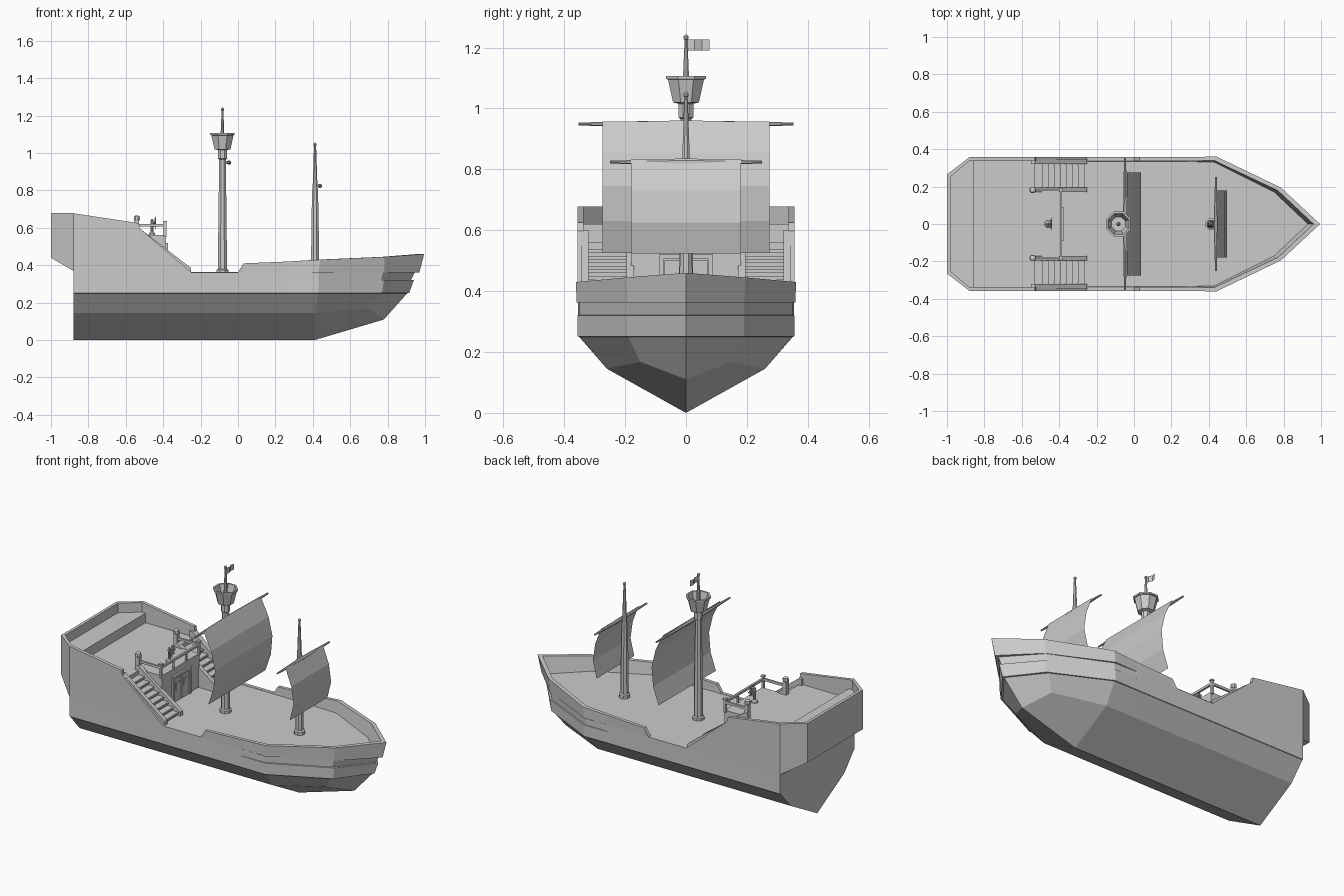
import bpy, bmesh, math
from mathutils import Vector

if "Cube" in bpy.data.objects:
    bpy.data.objects.remove(bpy.data.objects["Cube"])

grey = bpy.data.materials.new("plain_grey")
grey.diffuse_color = (0.6, 0.6, 0.6, 1)
grey.use_nodes = True
grey.node_tree.nodes["Principled BSDF"].inputs["Base Color"].default_value = grey.diffuse_color


def make(name, verts, faces, recalc=True):
    me = bpy.data.meshes.new(name)
    bm = bmesh.new()
    vs = [bm.verts.new(v) for v in verts]
    for f in faces:
        bm.faces.new([vs[i] for i in f])
    bmesh.ops.remove_doubles(bm, verts=bm.verts, dist=0.0004)
    if recalc:
        bmesh.ops.recalc_face_normals(bm, faces=bm.faces)
    bm.to_mesh(me)
    bm.free()
    me.materials.append(grey)
    ob = bpy.data.objects.new(name, me)
    bpy.context.collection.objects.link(ob)
    return ob


def grid_faces(rows, cols, start=0):
    return [(start + r * cols + c, start + r * cols + c + 1,
             start + (r + 1) * cols + c + 1, start + (r + 1) * cols + c)
            for r in range(rows - 1) for c in range(cols - 1)]


def prism(name, pts, a, b, axis='z'):
    """Extrude a flat outline from a to b along z or y."""
    put = (lambda p, h: (p[0], p[1], h)) if axis == 'z' else (lambda p, h: (p[0], h, p[1]))
    n = len(pts)
    verts = [put(p, h) for h in (a, b) for p in pts]
    faces = [range(n), range(n, 2 * n)]
    faces += [(i, (i + 1) % n, n + (i + 1) % n, n + i) for i in range(n)]
    return make(name, verts, faces)


def box(name, x0, x1, y0, y1, z0, z1):
    return prism(name, [(x0, y0), (x1, y0), (x1, y1), (x0, y1)], z0, z1)


def lathe(name, prof, loc, n=8, axis='z'):
    """Spin a (radius, height) profile; ends are capped."""
    verts = []
    for r, h in prof:
        for i in range(n):
            t = 2 * math.pi * (i + 0.5) / n
            a, b = r * math.cos(t), r * math.sin(t)
            p = {'z': (a, b, h), 'y': (a, h, b), 'x': (h, a, b)}[axis]
            verts.append(Vector(p) + Vector(loc))
    m = len(prof)
    faces = [(k * n + i, k * n + (i + 1) % n, (k + 1) * n + (i + 1) % n, (k + 1) * n + i)
             for k in range(m - 1) for i in range(n)]
    faces += [range(n), range((m - 1) * n, m * n)]
    return make(name, verts, faces)


def both(pts):
    """Close a half outline (y > 0) by mirroring it over y = 0."""
    return pts + [(x, -y) for x, y in reversed(pts) if y]


# --- hull: stacked half outlines from keel to rail, then inside down to deck
AFT = [-.88, -.53, -.525, -.25, 0, .03, .27]
RAIL = [.678, .625, .597, .363, .363, .41, .42]


def row(y, z, fore):
    zs = z if isinstance(z, list) else [z] * len(AFT)
    return [(x, y, h) for x, h in zip(AFT, zs)] + fore


def level(y, z, yf, mid, tip):
    return row(y, z, [(.43, yf, z), (mid, .19, z), (tip, 0, z)])


rows = [
    row(0, 0, [(.41, 0, 0), (.70, 0, .086), (.78, 0, .11)]),
    row(.26, .145, [(.41, .26, .145), (.70, .15, .168), (.78, 0, .11)]),
    level(.351, .25, .35, .755, .905),
    level(.355, .251, .357, .77, .915),
    level(.355, .32, .357, .78, .94),
    level(.355, .321, .35, .765, .925),
    level(.355, .362, .35, .775, .945),
    level(.355, .3625, .36, .78, .97),
    row(.357, RAIL, [(.44, .361, .43), (.785, .195, .445), (.995, 0, .46)]),
    row(.337, RAIL, [(.43, .339, .43), (.77, .178, .445), (.96, 0, .46)]),
    row(.335, .36, [(.43, .330, .36), (.75, .170, .36), (.93, 0, .36)]),
]
R, C = len(rows), len(rows[0])
right = [p for r in rows for p in r]
left = [(x, -y, z) for x, y, z in right]
faces = grid_faces(R, C) + grid_faces(R, C, R * C)
last = (R - 1) * C
faces.append([last + c for c in range(C)] + [R * C + last + c for c in range(C - 2, -1, -1)])  # deck
faces.append([r * C for r in range(R)] + [R * C + r * C for r in range(R - 1, 0, -1)])      # transom
make("hull", right + left, faces)

# --- stern gallery: chamfered overhanging wall with its underside
out = [(-.88, .357), (-1, .265), (-1, -.265), (-.88, -.357)]
inn = [(-.88, .337), (-.982, .252), (-.982, -.252), (-.88, -.337)]
low = [.37, .44, .44, .37]
g = [(x, y, z) for (x, y), z in zip(out, low)] + [(x, y, .678) for x, y in out]
g += [(x, y, .678) for x, y in inn] + [(x, y, .55) for x, y in inn]
make("stern_gallery", g, grid_faces(4, 4) + [(0, 1, 2, 3), (12, 13, 14, 15), (0, 4, 8, 12, 15, 11, 7, 3)])

# --- raised rear deck, stern step
prism("rear_deck", both([(-.879, .336), (-.53, .336), (-.53, .18), (-.385, .18)]), .355, .562)
prism("stern_step", both([(-.983, .253), (-.88, .338), (-.855, .338)]), .545, .62)

# --- cabin doors on the front of the rear deck
for s in (-1, 1):
    box("cabin_door", -.386, -.379, *sorted((s * .004, s * .07)), .36, .50)
    box("door_window", -.380, -.375, *sorted((s * .02, s * .055)), .43, .475)
    box("door_frame", -.386, -.374, *sorted((s * .074, s * .088)), .36, .515)
box("door_lintel", -.386, -.374, -.088, .088, .505, .52)

# --- stairs, newel posts and rails on both sides
STEPS = 8
for s in (-1, 1):
    for i in range(STEPS):
        x = -.53 + i * .26 / STEPS
        top = .56 - (i + 1) * .2 / (STEPS + 1)
        box("stair_step", x, x + .26 / STEPS, *sorted((s * .19, s * .33)), .358, top - .012)
        box("stair_tread", x - .004, x + .26 / STEPS + .008, *sorted((s * .19, s * .33)), top - .012, top)
    string = [(-.55, .59), (-.53, .59), (-.25, .385), (-.25, .36), (-.53, .36), (-.55, .5)]
    prism("stair_inner_string", string, s * .17, s * .196, 'y')
    prism("stair_outer_string", [(x, z + (.01 if z > .55 else 0)) for x, z in string],
          s * .32, s * .345, 'y')
    y = s * .182
    box("newel_post", -.553, -.529, y - .012, y + .012, .55, .64)
    lathe("newel_cap", [(.016, .64), (.018, .648), (.016, .662), (.006, .667)], (-.541, y, 0))
    box("rail_post", -.397, -.383, y - .008, y + .008, .55, .632)
    box("rail_cap", -.40, -.38, y - .011, y + .011, .628, .636)
    box("side_rail", -.535, -.39, y - .006, y + .006, .606, .62)
    box("front_baluster", -.395, -.385, s * .06 - .004, s * .06 + .004, .56, .61)
box("front_rail", -.396, -.384, -.18, .18, .606, .62)

# --- steering wheel on a pedestal
lathe("wheel_pedestal", [(.02, .56), (.018, .57), (.008, .578), (.008, .64), (.004, .648)], (-.46, 0, 0))
lathe("wheel_hub", [(.007, -.008), (.007, .02)], (-.46, 0, .628), 8, 'x')
bpy.ops.mesh.primitive_torus_add(major_radius=.023, minor_radius=.0035, major_segments=12,
                                 minor_segments=4, location=(-.443, 0, .628),
                                 rotation=(0, math.pi / 2, 0))
rim = bpy.context.object
rim.name = "wheel_rim"
rim.data.materials.append(grey)
for k in range(4):
    sp = lathe("wheel_spoke", [(.0025, -.036), (.0025, .036)], (0, 0, 0), 4)
    sp.rotation_euler = (k * math.pi / 4, 0, 0)
    sp.location = (-.443, 0, .628)

# --- main mast with lookout basket and flag
lathe("main_mast", [(.034, .36), (.034, .375), (.026, .38), (.024, .63), (.019, .96), (.019, .965),
                    (.026, .97), (.026, 1.02)], (-.083, 0, 0))
lathe("lookout_basket", [(.025, 1.015), (.046, 1.02), (.064, 1.095), (.071, 1.097), (.071, 1.107),
                         (.06, 1.107), (.04, 1.03)], (-.083, 0, 0))
lathe("top_pole", [(.012, 1.02), (.010, 1.12), (.005, 1.225)], (-.083, 0, 0))
fl = [(-.083 + dx, y, z) for z in (1.19, 1.226)
      for dx, y in ((0, .004), (.006, .028), (-.004, .052), (.003, .077))]
make("flag", fl, grid_faces(2, 4))

# --- fore mast
lathe("fore_mast", [(.032, .36), (.032, .38), (.023, .385), (.021, .63), (.017, .80), (.014, .82),
                    (.006, 1.04)], (.412, 0, 0))
for x, z in ((-.083, 1.233), (.412, 1.045)):
    lathe("mast_ball", [(.003, -.01), (.009, -.004), (.009, .004), (.003, .01)], (x, 0, z))


# --- yards and billowing sails
def sail(name, x, half, yard, zs, dxs):
    pts = [(x + dx, y, z) for z, dx in zip(zs, dxs) for y in (-half, half)]
    make(name + "_sail", pts, grid_faces(len(zs), 2))
    lathe(name + "_yard", [(.005, -yard), (.008, -yard + .09), (.012, -.03), (.012, .03),
                           (.008, yard - .09), (.005, yard)], (x, 0, zs[0] - .008), 8, 'y')
    box(name + "_yard_bracket", x - .03, x, -.007, .007, zs[0] - .015, zs[0] - .001)


sail("main", -.048, .275, .353, [.957, .855, .745, .63, .525], [.01, .06, .086, .076, .04])
sail("fore", .438, .18, .25, [.832, .73, .625, .523], [.006, .045, .06, .035])
